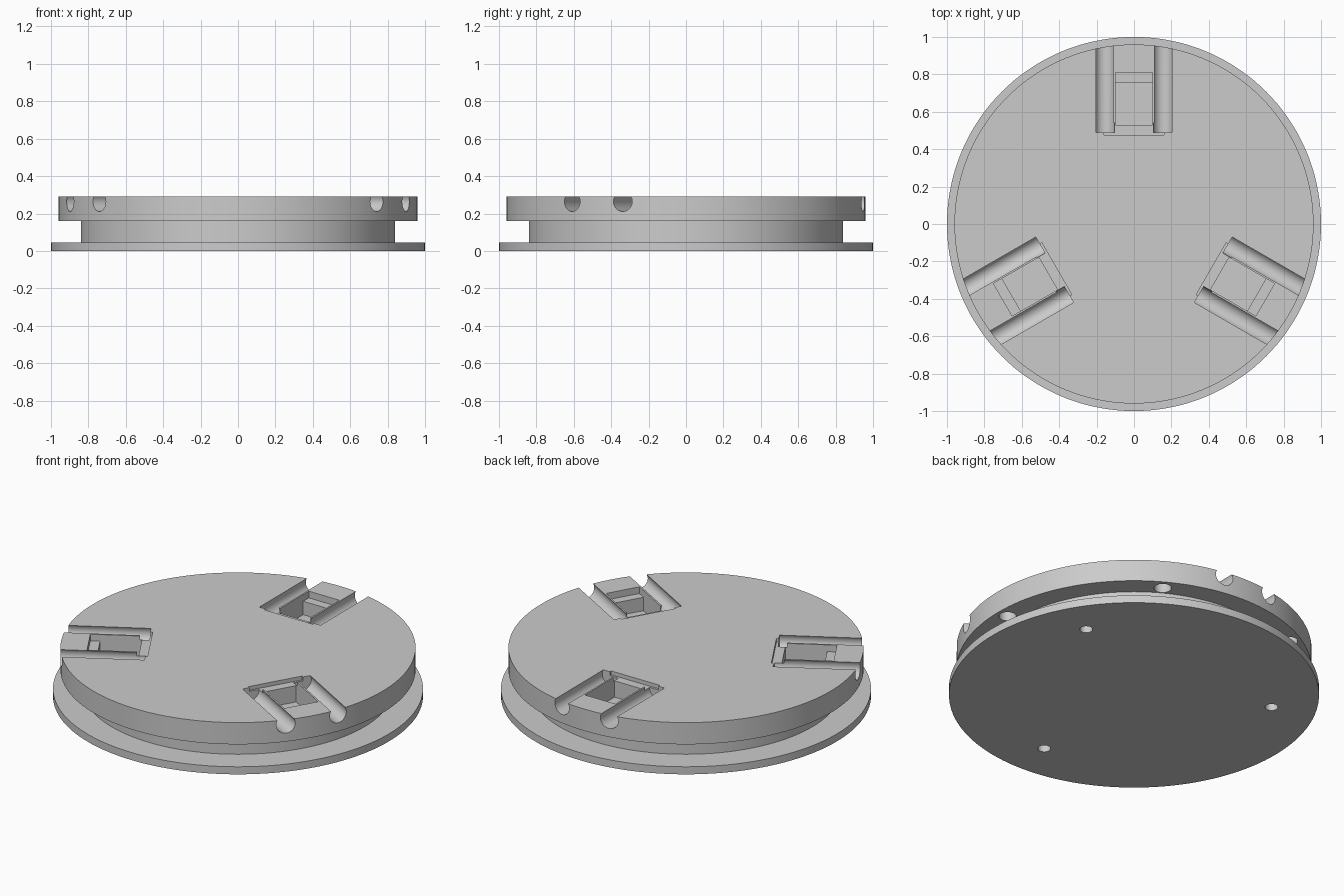
import bpy, bmesh
from math import radians, tau
from mathutils import Matrix, Vector

cube = bpy.data.objects.get("Cube")
if cube:
    bpy.data.objects.remove(cube, do_unlink=True)

grey = bpy.data.materials.new("plain_grey")
grey.use_nodes = True
colour = (0.6, 0.6, 0.6, 1)
grey.diffuse_color = colour
grey.node_tree.nodes["Principled BSDF"].inputs["Base Color"].default_value = colour


def add_object(name, bm):
    bmesh.ops.recalc_face_normals(bm, faces=bm.faces[:])
    mesh = bpy.data.meshes.new(name)
    bm.to_mesh(mesh)
    bm.free()
    mesh.materials.append(grey)
    obj = bpy.data.objects.new(name, mesh)
    bpy.context.collection.objects.link(obj)
    return obj


def box(name, x, y, z, turn):
    bm = bmesh.new()
    size = Vector((x[1] - x[0], y[1] - y[0], z[1] - z[0]))
    centre = Vector((x[0] + x[1], y[0] + y[1], z[0] + z[1])) / 2
    bmesh.ops.create_cube(bm, size=1, matrix=turn @ Matrix.Translation(centre) @ Matrix.Diagonal(size).to_4x4())
    return add_object(name, bm)


def rod(name, start, end, radius, turn, sides=40):
    bm = bmesh.new()
    a, b = Vector(start), Vector(end)
    aim = (b - a).to_track_quat("Z", "Y").to_matrix().to_4x4()
    bmesh.ops.create_cone(bm, cap_ends=True, segments=sides, radius1=radius, radius2=radius,
                          depth=(b - a).length, matrix=turn @ Matrix.Translation((a + b) / 2) @ aim)
    return add_object(name, bm)


# Body: wide foot, narrower hub and top plate turned from one profile
bm = bmesh.new()
profile = [(0, 0), (1, 0), (1, 0.045), (0.84, 0.045), (0.84, 0.16),
           (0.96, 0.16), (0.96, 0.29), (0, 0.29)]
verts = [bm.verts.new((r, 0, z)) for r, z in profile]
edges = [bm.edges.new(pair) for pair in zip(verts, verts[1:])]
bmesh.ops.spin(bm, geom=verts + edges, axis=(0, 0, 1), cent=(0, 0, 0),
               angle=tau, steps=144, use_duplicate=False)
bmesh.ops.remove_doubles(bm, verts=bm.verts[:], dist=0.0001)
bmesh.ops.dissolve_limit(bm, angle_limit=0.001, verts=bm.verts[:], edges=bm.edges[:])
body = add_object("turned_base", bm)

cutters = []
for i in range(3):
    turn = Matrix.Rotation(radians(120 * i), 4, "Z")
    # Pocket with a shallow outer step and a wide inner slot
    cutters.append(box("pocket_cutter", (-0.1, 0.1), (0.53, 0.757), (0.17, 0.4), turn))
    cutters.append(box("step_cutter", (-0.1, 0.1), (0.74, 0.81), (0.25, 0.4), turn))
    cutters.append(box("slot_cutter", (-0.16, 0.16), (0.477, 0.54), (0.267, 0.4), turn))
    # Two round grooves running out through the rim
    for side in (-1, 1):
        cutters.append(rod("groove_cutter", (side * 0.156, 0.49, 0.264),
                           (side * 0.156, 1.1, 0.264), 0.053, turn))
    # Small hole in the underside of the foot
    cutters.append(rod("foot_hole_cutter", (0, -0.755, -0.1), (0, -0.755, 0.13), 0.035, turn, 32))

# Ring of holes in the underside of the top plate
for i in range(6):
    turn = Matrix.Rotation(radians(60 * i), 4, "Z")
    cutters.append(rod("rim_hole_cutter", (0.892, 0, 0.1), (0.892, 0, 0.24), 0.047, turn, 32))

bpy.context.view_layer.objects.active = body
for cutter in cutters:
    mod = body.modifiers.new(cutter.name, "BOOLEAN")
    mod.operation = "DIFFERENCE"
    mod.solver = "EXACT"
    mod.object = cutter
    bpy.ops.object.modifier_apply(modifier=mod.name)
    bpy.data.objects.remove(cutter, do_unlink=True)

bpy.ops.object.select_all(action="DESELECT")
body.select_set(True)
bpy.ops.object.shade_smooth_by_angle(angle=radians(30))
